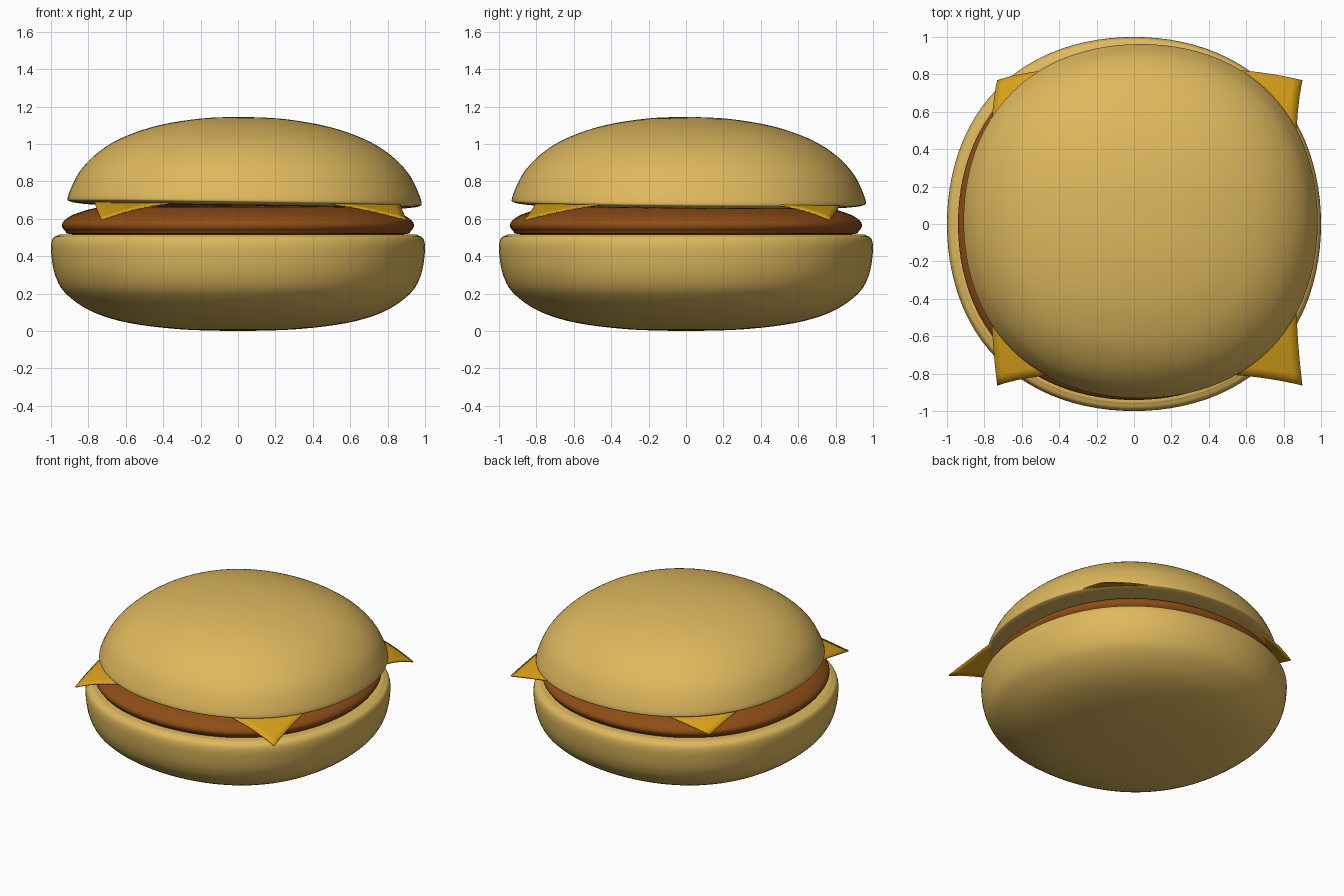
import bpy, bmesh, math
from mathutils import Vector

if "Cube" in bpy.data.objects:
    bpy.data.objects.remove(bpy.data.objects["Cube"])


def material(name, rgb):
    m = bpy.data.materials.new(name)
    m.diffuse_color = (*rgb, 1)
    m.use_nodes = True
    m.node_tree.nodes["Principled BSDF"].inputs["Base Color"].default_value = m.diffuse_color
    return m


BREAD = material("bread", (0.73, 0.48, 0.11))
MEAT = material("meat", (0.27, 0.075, 0.008))
CHEESE = material("cheese", (0.70, 0.36, 0.01))


def finish(bm, name, mat, angle=80):
    bmesh.ops.recalc_face_normals(bm, faces=bm.faces)
    me = bpy.data.meshes.new(name)
    bm.to_mesh(me)
    bm.free()
    me.materials.append(mat)
    ob = bpy.data.objects.new(name, me)
    bpy.context.collection.objects.link(ob)
    bpy.ops.object.select_all(action='DESELECT')
    ob.select_set(True)
    bpy.context.view_layer.objects.active = ob
    bpy.ops.object.shade_smooth_by_angle(angle=math.radians(angle))
    return ob


def smooth_curve(pts, n=5):
    """Catmull-Rom curve through (radius, z) points."""
    p = [Vector(q) for q in pts]
    p = [p[0]] + p + [p[-1]]
    out = []
    for a, b, c, d in zip(p, p[1:], p[2:], p[3:]):
        for i in range(n):
            t = i / n
            out.append(0.5 * (2 * b + (c - a) * t + (2 * a - 5 * b + 4 * c - d) * t * t
                              + (3 * b - a - 3 * c + d) * t ** 3))
    return out + [p[-1]]


def lathe(name, profile, mat, square=0.028, steps=96):
    """Spin a profile, then push the diagonals out for a slightly square outline."""
    bm = bmesh.new()
    vs = [bm.verts.new((max(r, 0), 0, z)) for r, z in smooth_curve(profile)]
    edges = [bm.edges.new(e) for e in zip(vs, vs[1:])]
    bmesh.ops.spin(bm, geom=vs + edges, cent=(0, 0, 0), axis=(0, 0, 1),
                   angle=math.tau, steps=steps)
    bmesh.ops.remove_doubles(bm, verts=bm.verts, dist=1e-4)
    for v in bm.verts:
        k = 1 + square * math.sin(2 * math.atan2(v.co.y, v.co.x)) ** 2
        v.co.x *= k
        v.co.y *= k
    return finish(bm, name, mat)


# bottom bun: rounded base, flat cut top
lathe("bottom_bun", [(0, 0), (0.3, 0.009), (0.58, 0.043), (0.78, 0.104), (0.92, 0.2),
                     (0.978, 0.3), (0.999, 0.42), (0.994, 0.487), (0.965, 0.511),
                     (0.9, 0.517), (0.5, 0.518), (0, 0.518)], BREAD)

# patty
lathe("patty", [(0, 0.51), (0.6, 0.51), (0.88, 0.517), (0.924, 0.535), (0.941, 0.565),
                (0.922, 0.597), (0.86, 0.63), (0.72, 0.663), (0.4, 0.67), (0, 0.67)], MEAT)

# top bun: dome, slightly off centre and tilted
top = lathe("top_bun", [(0, -0.014), (0.5, -0.014), (0.8, -0.01), (0.89, -0.004), (0.933, 0.004),
                        (0.947, 0.02), (0.925, 0.085), (0.88, 0.17), (0.8, 0.257),
                        (0.69, 0.333), (0.55, 0.392), (0.4, 0.432), (0.2, 0.461),
                        (0, 0.469)], BREAD)
top.location = (0.035, 0.015, 0.676)
top.rotation_euler = (-0.008, 0.014, 0)

# cheese slice: thin square sheet with drooping corners
bm = bmesh.new()
bmesh.ops.create_grid(bm, x_segments=40, y_segments=40, size=0.815)
for v in bm.verts:
    t = max(0, (v.co.xy.length - 0.83) / 0.323)
    v.co += Vector((0.048 + 0.037 * t * t, 0.017 - 0.065 * t * t, 0.7 - 0.106 * t ** 1.4))
cheese = finish(bm, "cheese_slice", CHEESE, 40)
mod = cheese.modifiers.new("thickness", 'SOLIDIFY')
mod.thickness = 0.008
mod.offset = 0
